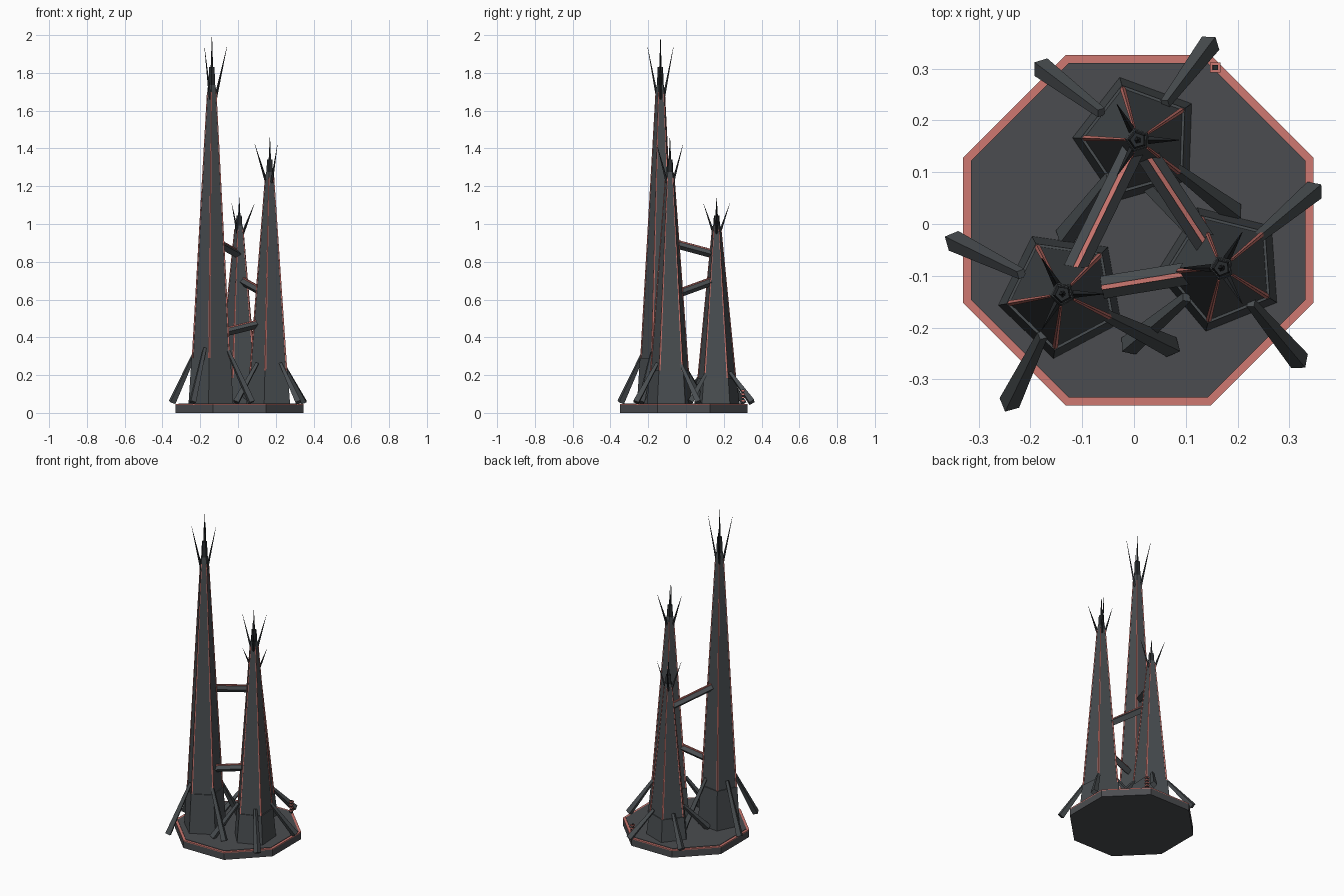
import bpy, bmesh, math
from mathutils import Vector

if "Cube" in bpy.data.objects:
    bpy.data.objects.remove(bpy.data.objects["Cube"])


def material(name, rgb):
    m = bpy.data.materials.new(name)
    m.diffuse_color = (*rgb, 1)
    m.use_nodes = True
    m.node_tree.nodes["Principled BSDF"].inputs["Base Color"].default_value = m.diffuse_color
    return m


TOWER = material("tower grey", (0.066, 0.075, 0.081))
DECK = material("deck grey", (0.07, 0.073, 0.08))
DARK = material("dark metal", (0.022, 0.025, 0.028))
GLOW = material("salmon trim", (0.62, 0.19, 0.165))


def loft(name, rings, n, mat, rot=0.0, axis=None):
    """Flat-faced n-sided solid through rings of (centre, radius)."""
    bm = bmesh.new()
    d = (axis or Vector((0, 0, 1))).normalized()
    if abs(d.z) > 0.9999:
        side, up = Vector((1, 0, 0)), Vector((0, 1, 0))
    else:
        side = d.cross(Vector((0, 0, 1))).normalized()
        up = side.cross(d)
    loops = []
    for c, r in rings:
        loops.append([bm.verts.new(Vector(c) + r * (
            side * math.cos(rot + i * math.tau / n) + up * math.sin(rot + i * math.tau / n)))
            for i in range(n)])
    for a, b in zip(loops, loops[1:]):
        for i in range(n):
            j = (i + 1) % n
            bm.faces.new((a[i], a[j], b[j], b[i]))
    bm.faces.new(loops[0])
    bm.faces.new(loops[-1])
    bmesh.ops.recalc_face_normals(bm, faces=bm.faces)
    me = bpy.data.meshes.new(name)
    bm.to_mesh(me)
    bm.free()
    me.materials.append(mat)
    ob = bpy.data.objects.new(name, me)
    bpy.context.collection.objects.link(ob)
    return ob


def beam(name, p, q, r1, r2, n, mat, rot=0.0):
    p, q = Vector(p), Vector(q)
    return loft(name, [(p, r1), (q, r2)], n, mat, rot, q - p)


def polar(c, r, a, z):
    return Vector((c[0] + r * math.cos(a), c[1] + r * math.sin(a), z))


# Octagonal base with glowing rim and inset deck
BX, BY = 0.008, -0.012
K = 1 / math.cos(math.pi / 8)
for name, z0, z1, r, mat in (("base_slab", 0, 0.041, 0.338, DECK),
                             ("base_rim", 0.041, 0.047, 0.338, GLOW),
                             ("base_deck", 0.047, 0.05, 0.323, DECK)):
    loft(name, [((BX, BY, z0), r * K), ((BX, BY, z1), r * K)], 8, mat, math.pi / 8)


def tower(label, c, length, turn, leg_turn, spike_turn):
    z = lambda t: 0.05 + t * length
    at = lambda t: (c[0], c[1], z(t))
    rot = math.radians(turn)
    # Plinth and tapering shaft
    loft(label + "_plinth", [(at(-0.002), 0.126), (at(0.123), 0.11)], 5, TOWER, rot)
    loft(label + "_shaft", [(at(0.12), 0.104), (at(0.85), 0.024), (at(0.865), 0.021)],
         5, TOWER, rot)
    loft(label + "_cap", [(at(0.865), 0.019), (at(0.913), 0.015)], 5, DARK, rot)
    loft(label + "_needle", [(at(0.91), 0.007), (at(1.0), 0.0006)], 5, DARK, rot)
    # Trim along the five edges
    for i in range(5):
        a = rot + i * math.tau / 5
        beam(f"{label}_edge_trim_{i}", polar(c, 0.103, a, z(0.123)),
             polar(c, 0.024, a, z(0.845)), 0.0055, 0.003, 4, GLOW)
    # Crown of three flared spikes
    for i in range(3):
        a = math.radians(spike_turn + 120 * i)
        beam(f"{label}_spike_{i}", polar(c, 0.018, a, z(0.826)),
             polar(c, 0.08, a, z(0.97)), 0.008, 0.0006, 4, DARK)
    # Four leaning buttresses
    for i in range(4):
        a = math.radians(leg_turn + 90 * i)
        beam(f"{label}_buttress_{i}", polar(c, 0.234, a, 0.056),
             polar(c, 0.088, a, z(0.15)), 0.021, 0.011, 4, TOWER)


A, B, C = (-0.138, -0.135), (0.169, -0.085), (0.007, 0.162)
tower("tall_tower", A, 1.95, 46, 64, 0)
tower("middle_tower", B, 1.415, 40, 40, 60)
tower("short_tower", C, 1.09, 34, 53, 0)

# Bridges with a trim strip along the top ridge
for name, p, zp, q, zq in (("high_bridge", A, 0.915, C, 0.835),
                           ("low_bridge", A, 0.41, B, 0.485),
                           ("mid_bridge", B, 0.615, C, 0.705)):
    p, q = Vector((*p, zp)), Vector((*q, zq))
    beam(name, p, q, 0.022, 0.022, 4, TOWER)
    up = Vector((0, 0, 0.02))
    beam(name + "_trim", p + up, q + up, 0.0065, 0.0065, 4, GLOW, math.pi / 4)

# Small beacon post at the back right corner
P = (0.157, 0.302)
beam("beacon_post", (*P, 0.045), (*P, 0.125), 0.010, 0.007, 4, DARK, math.pi / 4)
for i in range(4):
    h = 0.06 + 0.018 * i
    beam(f"beacon_band_{i}", (*P, h), (*P, h + 0.007), 0.014, 0.014, 4, GLOW, math.pi / 4)
